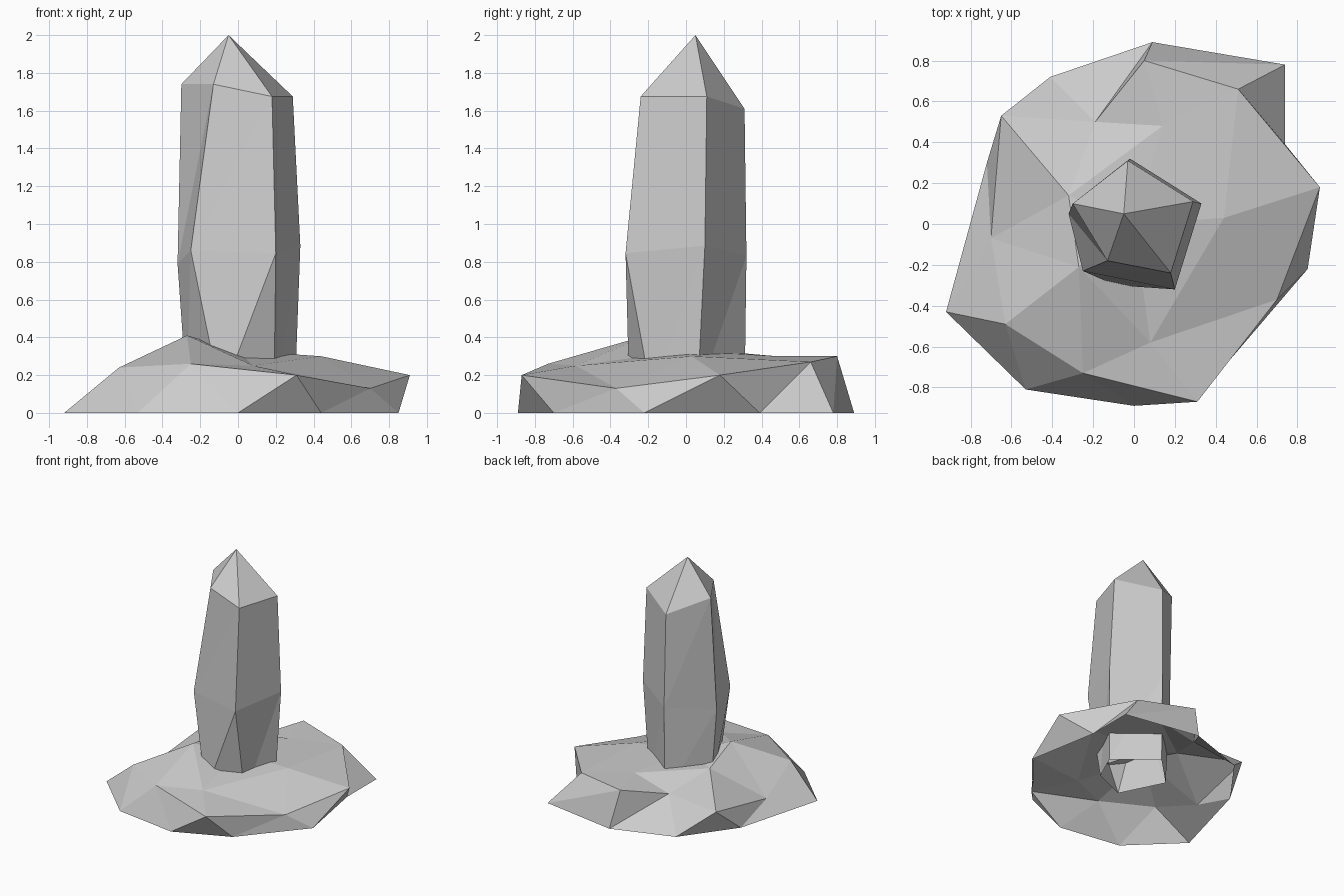
import bpy
import bmesh
from mathutils import Vector

default_cube = bpy.data.objects.get("Cube")
if default_cube:
    bpy.data.objects.remove(default_cube, do_unlink=True)

# Single stone colour
stone = bpy.data.materials.new("light grey stone")
stone.use_nodes = True
stone.diffuse_color = (0.6, 0.6, 0.6, 1)
stone.node_tree.nodes["Principled BSDF"].inputs["Base Color"].default_value = stone.diffuse_color


def add_ring(bm, points):
    """Add one loop of vertices, counter-clockwise seen from above."""
    return [bm.verts.new(point) for point in points]


def following(ring, index):
    """Vertex after the given index, wrapping around the ring."""
    return ring[(index + 1) % len(ring)]


def bridge(bm, lower, upper):
    """Join two equal rings with a band of triangles."""
    for i, corner in enumerate(lower):
        bm.faces.new((corner, following(lower, i), following(upper, i)))
        bm.faces.new((corner, following(upper, i), upper[i]))


def finish(bm, name):
    """Turn the bmesh into a flat-shaded object."""
    mesh = bpy.data.meshes.new(name)
    bm.to_mesh(mesh)
    bm.free()
    mesh.materials.append(stone)
    part = bpy.data.objects.new(name, mesh)
    bpy.context.collection.objects.link(part)
    return part


# Rocky base: ground rim, jagged shoulder and inner ledge around the crystal
rim_outline = [(-.92, -.43), (-.53, -.81), (0, -.89), (.44, -.7), (.85, -.22),
               (.74, .39), (.74, .78), (.09, .89), (-.41, .72), (-.72, .3)]
shoulder_points = [(-.63, -.49, .24), (-.25, -.73, .26), (.31, -.87, .2),
                   (.7, -.37, .13), (.91, .18, .2), (.51, .66, .27),
                   (.05, .8, .3), (-.19, .5, .22), (-.65, .53, .2),
                   (-.7, -.07, .1)]
ledge_points = [(-.27, -.21, .41), (.08, -.58, .25), (.44, .03, .3),
                (.14, .48, .3), (-.32, .14, .33)]
socket_centre = Vector((0, 0, .33))

bm = bmesh.new()
rim = add_ring(bm, [(x, y, 0) for x, y in rim_outline])
shoulder = add_ring(bm, shoulder_points)
ledge = add_ring(bm, ledge_points)
socket = add_ring(bm, [Vector(p).lerp(socket_centre, .5) for p in ledge_points])

# The shoulder points sit between the rim points
for i, point in enumerate(shoulder):
    bm.faces.new((rim[i], following(rim, i), point))
    bm.faces.new((point, following(rim, i), following(shoulder, i)))

# Each ledge point fans out to three shoulder points
for k, point in enumerate(ledge):
    before, middle, after = shoulder[k + k - 1], shoulder[k + k], shoulder[k + k + 1]
    bm.faces.new((point, before, middle))
    bm.faces.new((point, middle, after))
    bm.faces.new((point, after, following(ledge, k)))
bridge(bm, ledge, socket)
finish(bm, "rock_base")

# Crystal: three five-sided rings, open underneath, closed by a pointed tip
foot_points = [(-.27, .06, .08), (-.09, -.3, .08), (.19, -.18, .08),
               (.3, .06, .08), (-.02, .31, .08)]
waist_points = [(-.32, .05, .79), (-.25, -.23, .86), (.2, -.32, .845),
                (.33, .1, .885), (-.02, .32, .83)]
crown_points = [(-.3, .1, 1.74), (-.13, -.18, 1.74), (.18, -.24, 1.675),
                (.29, .11, 1.675), (-.03, .31, 1.61)]

bm = bmesh.new()
foot = add_ring(bm, foot_points)
waist = add_ring(bm, waist_points)
crown = add_ring(bm, crown_points)
tip = bm.verts.new((-.05, .05, 2))
bridge(bm, foot, waist)
bridge(bm, waist, crown)
for i, corner in enumerate(crown):
    bm.faces.new((corner, following(crown, i), tip))
finish(bm, "crystal")
